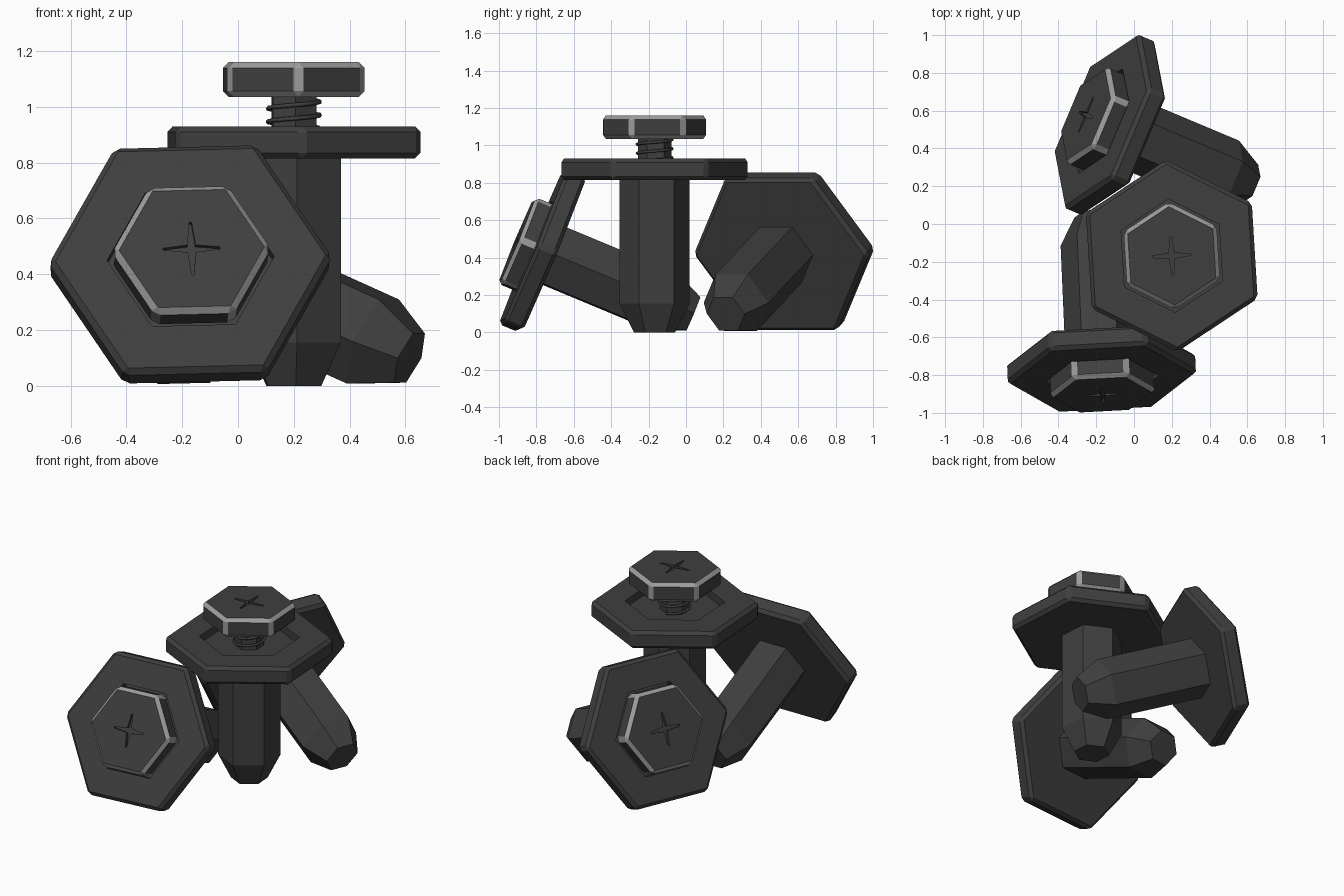
import bpy, bmesh, math
from mathutils import Matrix, Vector

if "Cube" in bpy.data.objects:
    bpy.data.objects.remove(bpy.data.objects["Cube"])


def material(name, v):
    m = bpy.data.materials.new(name)
    m.diffuse_color = (v, v, v, 1)
    m.use_nodes = True
    m.node_tree.nodes["Principled BSDF"].inputs["Base Color"].default_value = m.diffuse_color
    return m


BODY = material("dark grey", 0.05)
EDGE = material("worn light grey edge", 0.34)


def finish(bm, name, frame):
    bmesh.ops.recalc_face_normals(bm, faces=bm.faces)
    me = bpy.data.meshes.new(name)
    bm.to_mesh(me)
    bm.free()
    me.materials.append(BODY)
    me.materials.append(EDGE)
    ob = bpy.data.objects.new(name, me)
    ob.matrix_world = frame
    bpy.context.collection.objects.link(ob)
    return ob


def hex_solid(name, frame, profile, bevel=0, bevel_from=0, bevel_mat=0):
    """Six-sided solid from (radius, height) rings, capped at both ends;
    edges lying outside bevel_from are chamfered."""
    bm = bmesh.new()
    rings = [[bm.verts.new((r * math.cos(i * math.pi / 3), r * math.sin(i * math.pi / 3), z))
              for i in range(6)] for r, z in profile]
    for a, b in zip(rings, rings[1:]):
        for i in range(6):
            j = (i + 1) % 6
            bm.faces.new((a[i], a[j], b[j], b[i]))
    bm.faces.new(rings[0][::-1])
    bm.faces.new(rings[-1])
    bmesh.ops.recalc_face_normals(bm, faces=bm.faces)
    if bevel:
        edges = [e for e in bm.edges if all(v.co.xy.length > bevel_from for v in e.verts)]
        bmesh.ops.bevel(bm, geom=edges, offset=bevel, segments=1, profile=0.5,
                        affect='EDGES', material=bevel_mat)
    return finish(bm, name, frame)


def cross_cutter(frame, z):
    """Tapered four-armed star prism."""
    bm = bmesh.new()
    outline = []
    for k in range(4):
        rot = Matrix.Rotation(k * math.pi / 2, 3, 'Z')
        for p in ((0.102, -0.004), (0.102, 0.004), (0.014, 0.014)):
            outline.append(rot @ Vector((*p, 0)))
    low = [bm.verts.new((p.x, p.y, z - 0.02)) for p in outline]
    top = [bm.verts.new((p.x, p.y, z + 0.02)) for p in outline]
    n = len(outline)
    bm.faces.new(low[::-1])
    bm.faces.new(top)
    for i in range(n):
        j = (i + 1) % n
        bm.faces.new((low[i], low[j], top[j], top[i]))
    return finish(bm, "cross_cutter", frame)


def coil_spring(name, frame, radius, wire, z0, z1, turns):
    steps = 14 * turns
    cu = bpy.data.curves.new(name, 'CURVE')
    cu.dimensions = '3D'
    cu.bevel_depth = wire
    cu.bevel_resolution = 1
    cu.use_fill_caps = True
    sp = cu.splines.new('POLY')
    sp.points.add(steps)
    for i, p in enumerate(sp.points):
        t = i / steps
        a = t * turns * 2 * math.pi
        p.co = (radius * math.cos(a), radius * math.sin(a), z0 + (z1 - z0) * t, 1)
    cu.materials.append(BODY)
    ob = bpy.data.objects.new(name, cu)
    ob.matrix_world = frame
    bpy.context.collection.objects.link(ob)


def push_button(label, centre, yaw, tilt, roll, top):
    """Hexagonal button; origin at the flange middle, local z toward the head."""
    frame = (Matrix.Translation(centre) @ Matrix.Rotation(math.radians(yaw), 4, 'Z')
             @ Matrix.Rotation(math.radians(tilt), 4, 'X')
             @ Matrix.Rotation(math.radians(roll), 4, 'Z'))
    # flange with a hexagonal recess for the head
    hex_solid(label + "_flange", frame,
              [(0.508, -0.0575), (0.508, 0.0575), (0.30, 0.0575), (0.30, 0.0075)],
              0.02, 0.4)
    # shaft with tapered tip
    hex_solid(label + "_shaft", frame,
              [(0.11, -0.8725), (0.188, -0.7175), (0.188, -0.05)])
    # stem between flange and head
    hex_solid(label + "_stem", frame, [(0.09, 0.0), (0.09, top - 0.1)])
    # head with worn edges and an engraved cross
    head = hex_solid(label + "_head", frame, [(0.285, top - 0.125), (0.285, top)],
                     0.021, 0, 1)
    cutter = cross_cutter(frame, top)
    mod = head.modifiers.new("cross", 'BOOLEAN')
    mod.operation = 'DIFFERENCE'
    mod.solver = 'EXACT'
    mod.object = cutter
    bpy.context.view_layer.objects.active = head
    bpy.ops.object.modifier_apply(modifier=mod.name)
    bpy.data.objects.remove(cutter)
    # coil spring, only where the head is raised
    if top > 0.2:
        coil_spring(label + "_spring", frame, 0.094, 0.008, 0.015, top - 0.13, 3)


push_button("upright_button", (0.2, -0.168, 0.8725), 0, 0, 93.5, 0.2875)
push_button("front_button", (-0.172, -0.767, 0.435), 2.5, 67.4, 1.5, 0.149)
push_button("back_button", (-0.128, 0.525, 0.435), -112.8, 67.4, 0, 0.149)
